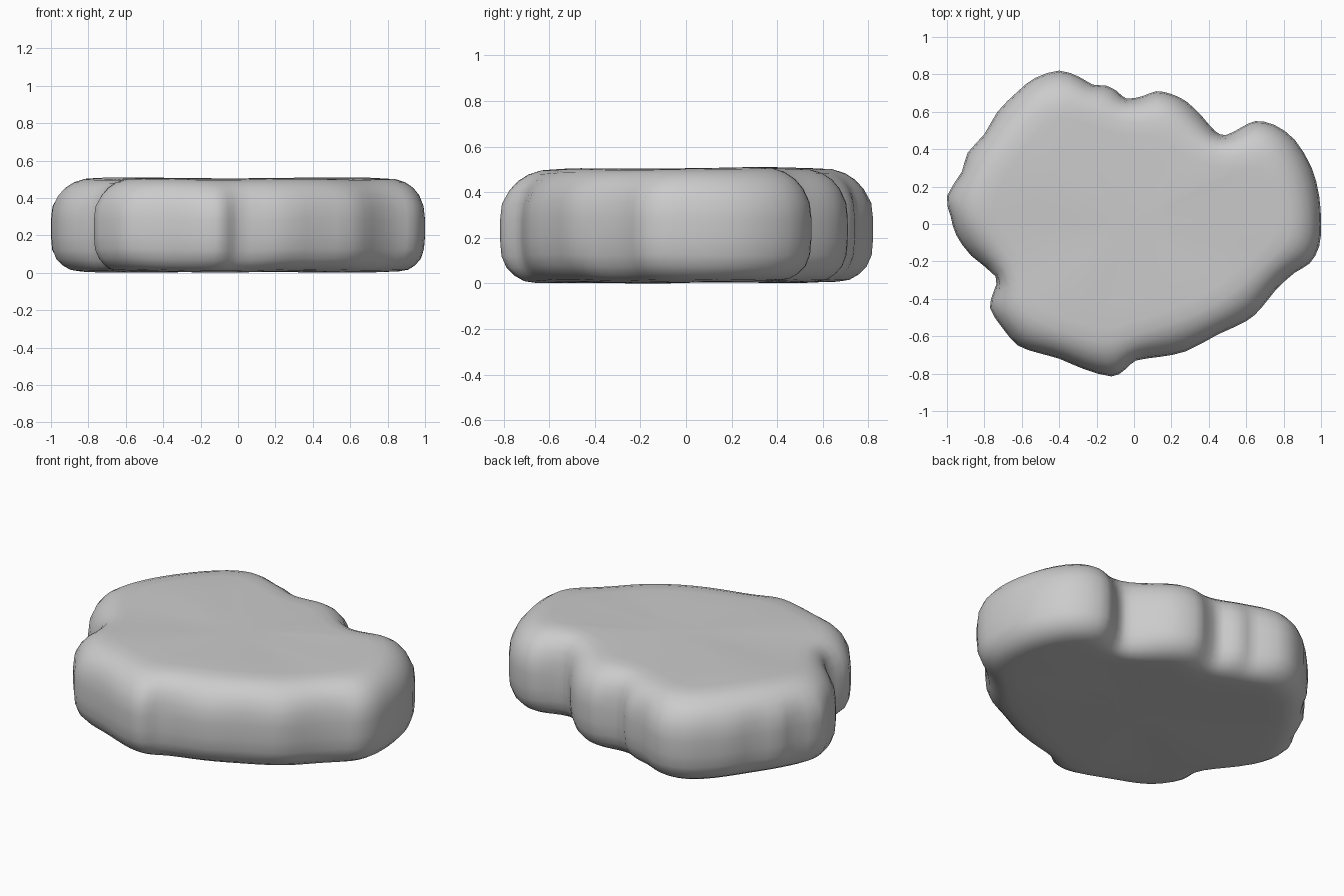
import bpy, bmesh, math
from mathutils import Vector

if "Cube" in bpy.data.objects:
    bpy.data.objects.remove(bpy.data.objects["Cube"])

# Lobed outline, counterclockwise from the right
PTS = [(.99,.15),(.95,.30),(.86,.45),(.75,.53),(.65,.55),(.58,.52),(.49,.475),(.43,.50),
       (.36,.58),(.28,.655),(.20,.695),(.12,.71),(.05,.685),(-.04,.67),(-.09,.71),(-.15,.74),
       (-.22,.745),(-.29,.785),(-.40,.82),(-.53,.78),(-.62,.71),(-.73,.60),(-.80,.48),(-.89,.38),
       (-.92,.28),(-1.0,.15),(-.98,.04),(-.95,-.06),(-.87,-.17),(-.74,-.28),(-.75,-.36),(-.77,-.45),
       (-.70,-.56),(-.62,-.65),(-.51,-.69),(-.40,-.72),(-.27,-.775),(-.12,-.815),(-.05,-.78),
       (.01,-.73),(.14,-.71),(.28,-.68),(.45,-.59),(.60,-.52),(.68,-.45),(.76,-.35),(.86,-.26),
       (.94,-.21),(.99,-.12),(1.0,0)]
# Edge profile: inset from outline, height
PROFILE = [(.20,.012),(.13,.014),(.085,.022),(.05,.045),(.022,.08),(.006,.13),(0,.20),(0,.29),
           (.008,.36),(.03,.42),(.06,.46),(.10,.49),(.15,.507),(.22,.511)]


def densify(points):
    """Insert one rounded midpoint between neighbours."""
    p = [Vector(q) for q in points]
    n, out = len(p), []
    for i in range(n):
        out.append(p[i])
        out.append((9 * (p[i] + p[(i + 1) % n]) - p[i - 1] - p[(i + 2) % n]) / 16)
    return out


def smooth(seq, times):
    for _ in range(times):
        n = len(seq)
        seq = [(seq[i - 1] + 2 * seq[i] + seq[(i + 1) % n]) / 4 for i in range(n)]
    return seq


outline = densify(PTS)
n = len(outline)

# Inward directions, softened so that the inner rings do not cross
inward = []
for i in range(n):
    t = outline[(i + 1) % n] - outline[i - 1]
    inward.append(Vector((-t.y, t.x)).normalized())
inward = [v.normalized() for v in smooth(inward, 14)]

bm = bmesh.new()
rings = []
for inset, z in PROFILE:
    loop = [p + d * inset for p, d in zip(outline, inward)]
    loop = smooth(loop, int(inset * 70))
    ring = []
    for x, y in loop:
        wobble = .006 * math.sin(5 * x + 2) * math.cos(6 * y + 1)
        ring.append(bm.verts.new((x, y, z + wobble)))
    rings.append(ring)

# Rounded rim
for a, b in zip(rings, rings[1:]):
    for i in range(n):
        j = (i + 1) % n
        bm.faces.new((a[i], a[j], b[j], b[i]))


# Nearly flat top and bottom, closed toward the middle
def cap(ring, flip):
    prev = ring
    z0 = sum(v.co.z for v in ring) / n
    for s in (.75, .5, .25):
        new = [bm.verts.new((v.co.x * s, v.co.y * s, z0 + (v.co.z - z0) * s)) for v in ring]
        for i in range(n):
            j = (i + 1) % n
            f = (prev[i], prev[j], new[j], new[i])
            bm.faces.new(f[::-1] if flip else f)
        prev = new
    bm.faces.new(prev[::-1] if flip else prev)


cap(rings[-1], False)
cap(rings[0], True)
bmesh.ops.recalc_face_normals(bm, faces=bm.faces[:])

# Rest it on the ground
low = min(v.co.z for v in bm.verts)
for v in bm.verts:
    v.co.z -= low

mesh = bpy.data.meshes.new("flat_rock")
bm.to_mesh(mesh)
bm.free()
rock = bpy.data.objects.new("flat_rock", mesh)
bpy.context.collection.objects.link(rock)
for f in mesh.polygons:
    f.use_smooth = True
